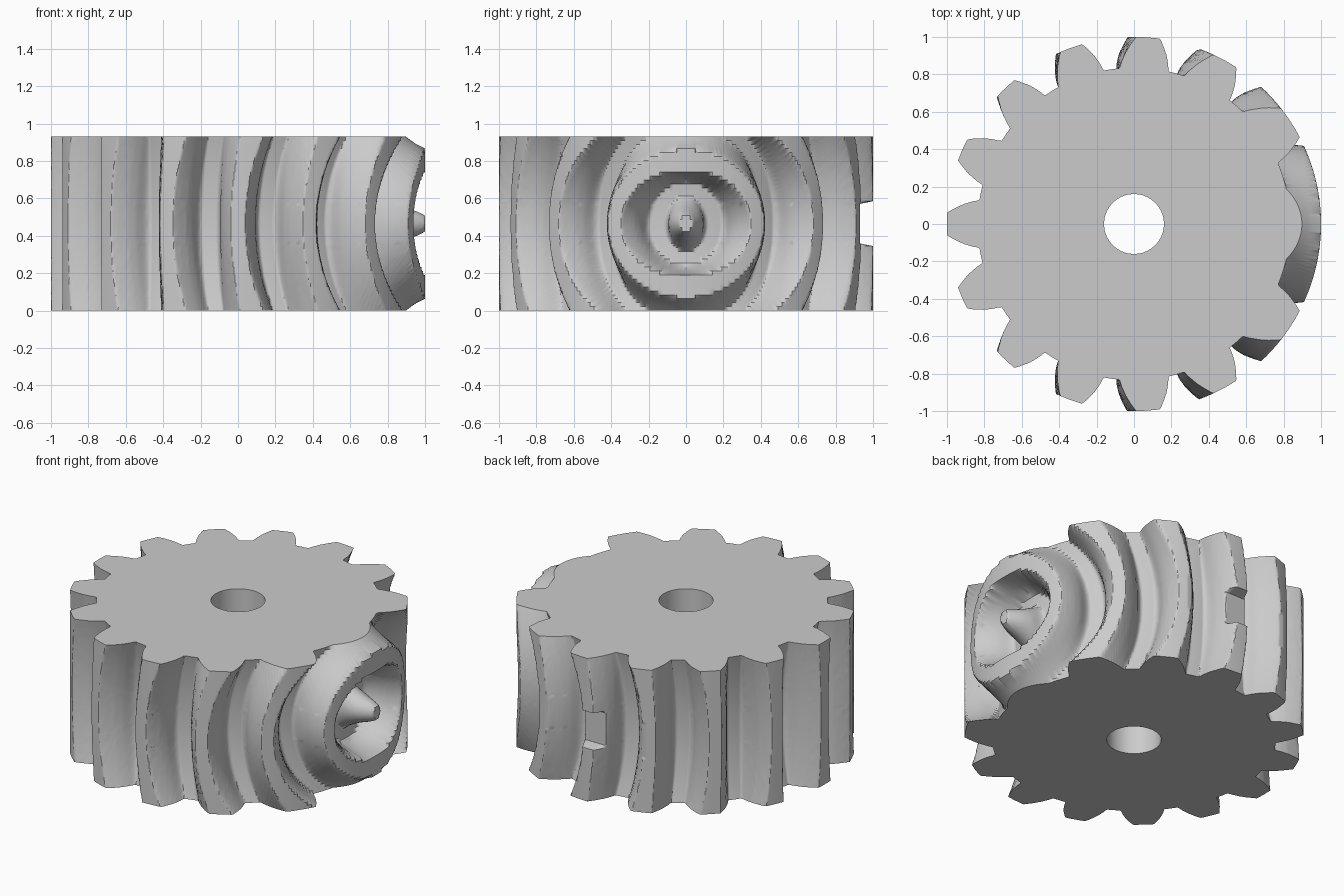
import bpy, bmesh, math

cube = bpy.data.objects.get("Cube")
if cube:
    bpy.data.objects.remove(cube)

# Gear sizes: a 16 tooth gear that meshes with a ball gear of twice its size
TEETH = 16
HEIGHT = 0.93
BORE = 0.16
PITCH_R = 8 / 9
MODULE = 2 * PITCH_R / TEETH
BALL_R = 2 * PITCH_R
BALL_TIP = BALL_R + MODULE
DIST = PITCH_R + BALL_R
BALL_STEP = math.pi / TEETH
PRESSURE = math.radians(20)
BASE_R = BALL_R * math.cos(PRESSURE)
PHASE = BALL_STEP / 4 + math.tan(PRESSURE) - PRESSURE
HALF_COLS = 600
ROLL_STEP = math.radians(1.25)
ROLL_REACH = 26


def in_ball(r, h, cos_d, cos_axis, axis_off):
    """Is a point at radius r and height h inside a tooth of the ball gear?"""
    rho = math.sqrt(r * r + DIST * DIST - 2 * r * DIST * cos_d + h * h)
    if rho > BALL_TIP:
        return False
    lean = min(1.0, abs(r * cos_axis - axis_off) / rho)
    lat = math.acos(lean)
    off = abs((lat / BALL_STEP) % 1 - 0.5) * BALL_STEP
    half = PHASE
    if rho > BASE_R:
        a = math.acos(BASE_R / rho)
        half -= math.tan(a) - a
    return off < half


def cut_radius(theta, rolls, h):
    """Radius left after the ball gear has rolled all the way round."""
    best = 1.0
    for cos_d, cos_axis, axis_off in rolls:
        dc = DIST * cos_d
        disc = dc * dc - DIST * DIST - h * h + BALL_TIP * BALL_TIP
        if disc <= 0:
            continue
        r = dc - math.sqrt(disc) + 1e-6
        prev = r
        while r < best:
            if in_ball(r, h, cos_d, cos_axis, axis_off):
                lo, hi = prev, r
                if hi > lo:
                    for _ in range(6):
                        mid = (lo + hi) / 2
                        if in_ball(mid, h, cos_d, cos_axis, axis_off):
                            hi = mid
                        else:
                            lo = mid
                best = hi
                break
            prev = r
            r += 0.015
    return best


# Row heights from the middle, with extra rows at the marker notch
NOTCH_IN, NOTCH_OUT, NOTCH_FLOOR = 0.105, 0.12, 0.93
rows = sorted({HEIGHT / 2 * i / 22 for i in range(23)} | {NOTCH_IN, NOTCH_OUT})

# Half of the tooth surface, one column per angle
half = []
for c in range(HALF_COLS + 1):
    theta = math.pi * c / HALF_COLS
    near = round(theta / ROLL_STEP)
    rolls = []
    for k in sorted(range(-ROLL_REACH, ROLL_REACH + 1), key=abs):
        phi = (near + k) * ROLL_STEP
        rolls.append((math.cos(theta - phi), math.cos(theta - 1.5 * phi),
                      DIST * math.cos(phi / 2)))
    half.append([cut_radius(theta, rolls, h) for h in rows])

# Mirror to the full ring, closing every section through the bore
bm = bmesh.new()
sections = []
count = 2 * HALF_COLS
for c in range(count):
    theta = math.pi * c / HALF_COLS
    col = list(zip(rows, half[min(c, count - c)]))
    outline = [(-h, r) for h, r in reversed(col)] + col[1:]
    ends = [(-HEIGHT / 2, BORE)], [(HEIGHT / 2, BORE)]
    ring = []
    for h, r in ends[0] + outline + ends[1]:
        s = math.sin(theta)
        # marker notch across the back tooth
        if abs(h) < NOTCH_IN + 0.001 and r * s > NOTCH_FLOOR:
            r = NOTCH_FLOOR / s
        ring.append(bm.verts.new((r * math.cos(theta), r * s, h + HEIGHT / 2)))
    sections.append(ring)

n = len(sections[0])
for c in range(count):
    a, b = sections[c], sections[(c + 1) % count]
    for i in range(n):
        j = (i + 1) % n
        bm.faces.new((a[i], b[i], b[j], a[j]))
bmesh.ops.recalc_face_normals(bm, faces=bm.faces)

mesh = bpy.data.meshes.new("gear_wheel")
bm.to_mesh(mesh)
bm.free()
gear = bpy.data.objects.new("gear_wheel", mesh)
bpy.context.collection.objects.link(gear)

# Plain grey material
grey = bpy.data.materials.new("light_grey")
grey.use_nodes = True
colour = (0.6, 0.6, 0.6, 1)
grey.diffuse_color = colour
grey.node_tree.nodes["Principled BSDF"].inputs["Base Color"].default_value = colour
mesh.materials.append(grey)

for ob in bpy.context.selected_objects:
    ob.select_set(False)
gear.select_set(True)
bpy.context.view_layer.objects.active = gear
bpy.ops.object.shade_smooth_by_angle(angle=math.radians(30))
